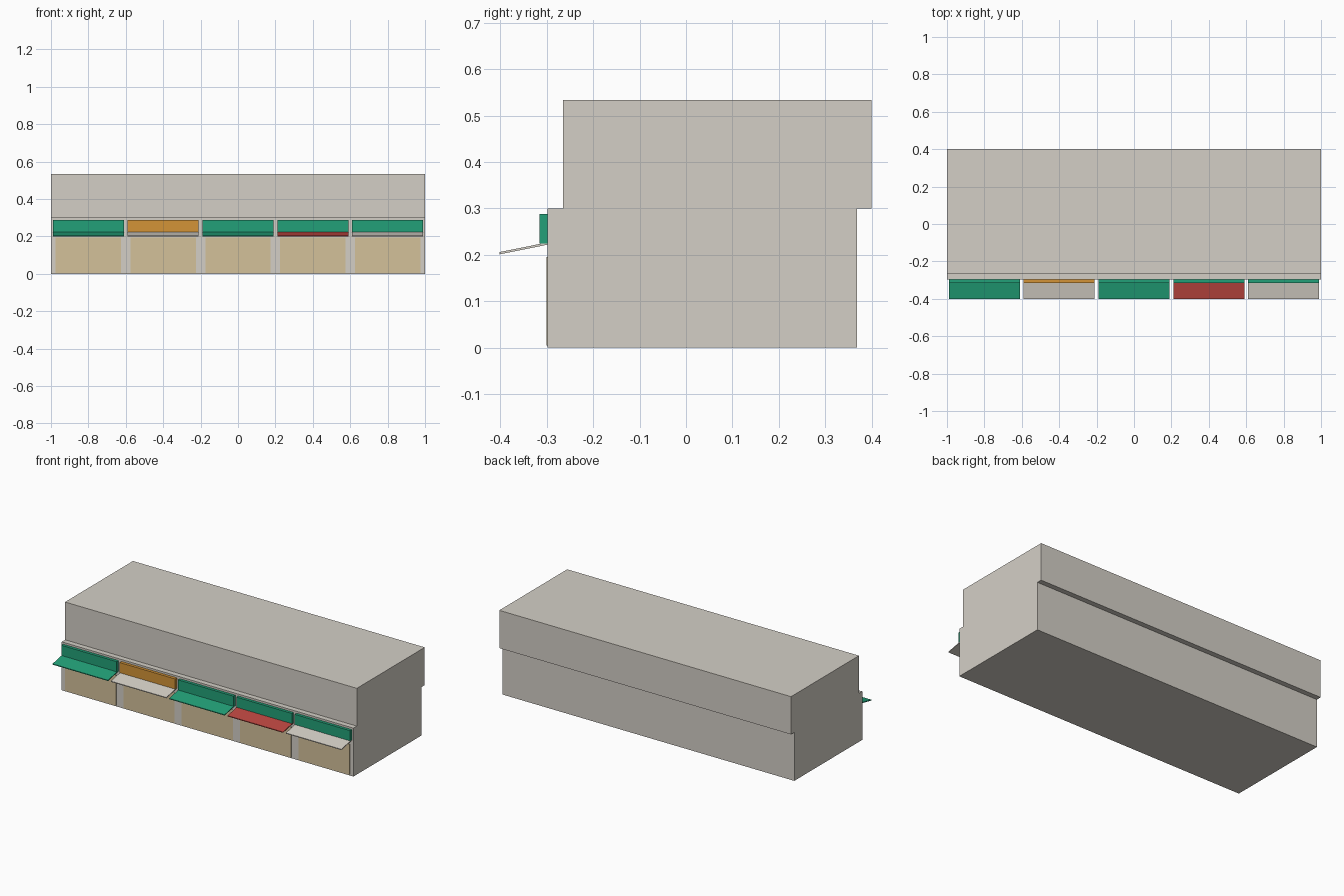
import bpy
import bmesh

cube = bpy.data.objects.get("Cube")
if cube:
    bpy.data.objects.remove(cube, do_unlink=True)


def make_material(name, rgb):
    linear = [((c / 255 + 0.055) / 1.055) ** 2.4 for c in rgb]
    mat = bpy.data.materials.new(name)
    mat.use_nodes = True
    mat.diffuse_color = (*linear, 1)
    mat.node_tree.nodes["Principled BSDF"].inputs["Base Color"].default_value = (*linear, 1)
    return mat


stone = make_material("pale stone", (212, 207, 198))
tan = make_material("shutter tan", (212, 193, 154))
green = make_material("shop green", (34, 160, 120))
orange = make_material("sign orange", (212, 148, 55))
red = make_material("awning red", (188, 70, 64))


def extrude_x(name, profile, x, width, mat):
    """Extrude a closed (y, z) profile along x, centred on x."""
    bm = bmesh.new()
    face = bm.faces.new([bm.verts.new((x - width / 2, y, z)) for y, z in profile])
    side = bmesh.ops.extrude_face_region(bm, geom=[face])
    verts = [v for v in side["geom"] if isinstance(v, bmesh.types.BMVert)]
    bmesh.ops.translate(bm, verts=verts, vec=(width, 0, 0))
    bmesh.ops.recalc_face_normals(bm, faces=bm.faces)
    mesh = bpy.data.meshes.new(name)
    bm.to_mesh(mesh)
    bm.free()
    mesh.materials.append(mat)
    obj = bpy.data.objects.new(name, mesh)
    bpy.context.collection.objects.link(obj)
    return obj


def rect(y0, y1, z0, z1):
    return [(y0, z0), (y1, z0), (y1, z1), (y0, z1)]


# Building body: ground floor with the upper floor set back and overhanging behind
front = -0.298
body = [(front, 0), (0.368, 0), (0.368, 0.30), (0.40, 0.30), (0.40, 0.534),
        (-0.265, 0.534), (-0.265, 0.30), (front, 0.30)]
extrude_x("building_body", body, 0, 2, stone)

# Five shop units, each with a shutter, sign board and sloping awning
awning_profile = [(front, 0.222), (front, 0.227), (-0.402, 0.206), (-0.402, 0.201)]
units = [(green, green), (orange, stone), (green, green), (green, red), (green, stone)]
for i, (sign_mat, awning_mat) in enumerate(units):
    x = (i - 2) * 0.4
    n = i + 1
    extrude_x(f"shutter_{n}", rect(front - 0.003, front, 0.005, 0.195), x, 0.35, tan)
    extrude_x(f"sign_board_{n}", rect(front - 0.018, front, 0.225, 0.288), x, 0.38, sign_mat)
    extrude_x(f"awning_{n}", awning_profile, x, 0.38, awning_mat)
